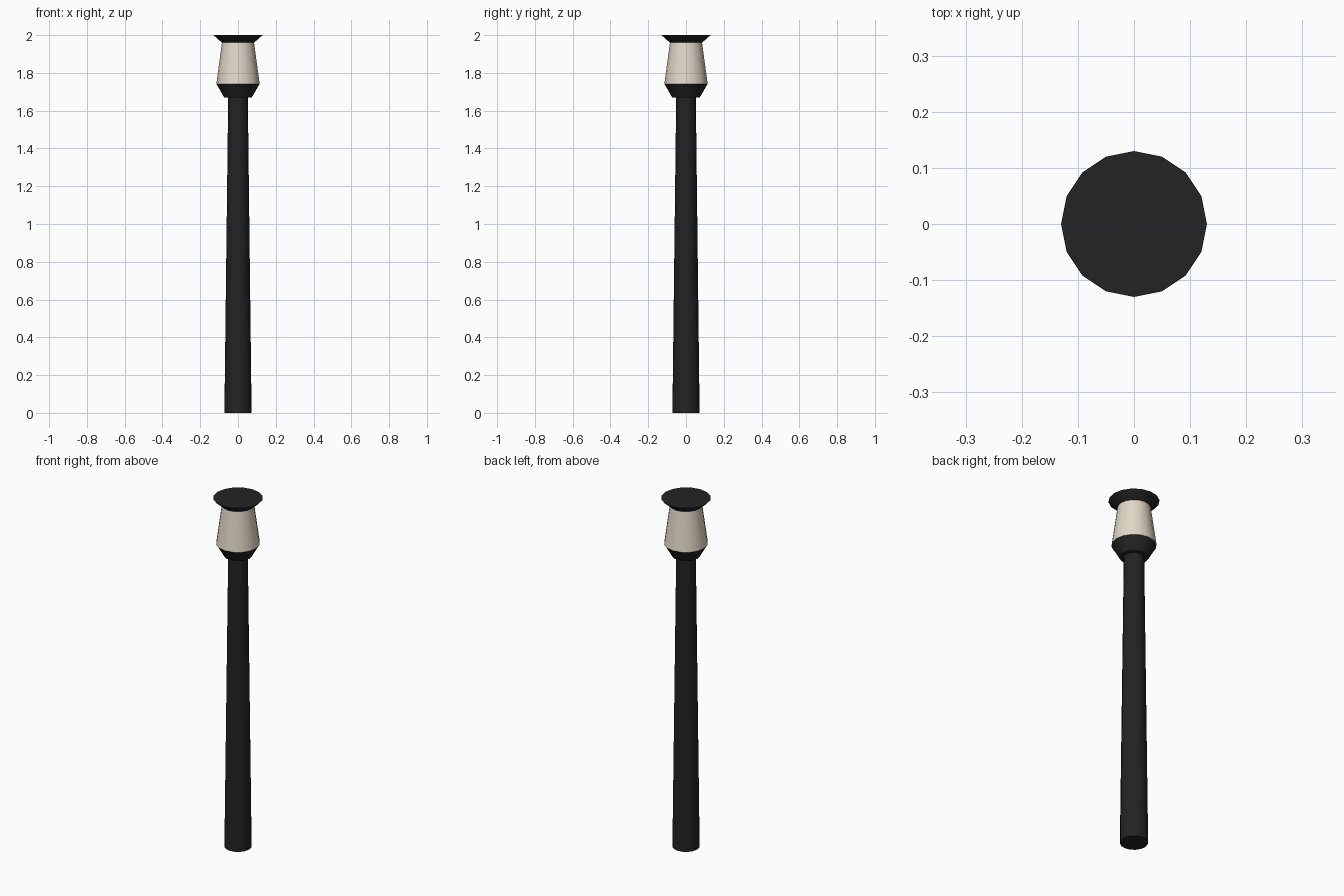
import bpy, bmesh, math

if "Cube" in bpy.data.objects:
    bpy.data.objects.remove(bpy.data.objects["Cube"])

SIDES = 16


def material(name, rgb):
    m = bpy.data.materials.new(name)
    m.diffuse_color = (*rgb, 1)
    m.use_nodes = True
    m.node_tree.nodes["Principled BSDF"].inputs["Base Color"].default_value = m.diffuse_color
    return m


black = material("black metal", (0.017, 0.017, 0.017))
cream = material("cream glass", (0.75, 0.68, 0.56))


def frustum(name, z0, r0, z1, r1, mat):
    """Closed tapered section with a vertex on the +x axis."""
    bm = bmesh.new()
    rings = [[bm.verts.new((r * math.cos(2 * math.pi * i / SIDES),
                            r * math.sin(2 * math.pi * i / SIDES), z))
              for i in range(SIDES)] for z, r in ((z0, r0), (z1, r1))]
    low, high = rings
    bm.faces.new(low[::-1])
    bm.faces.new(high)
    for i in range(SIDES):
        j = (i + 1) % SIDES
        bm.faces.new((low[i], low[j], high[j], high[i]))
    mesh = bpy.data.meshes.new(name)
    bm.to_mesh(mesh)
    bm.free()
    mesh.materials.append(mat)
    ob = bpy.data.objects.new(name, mesh)
    bpy.context.collection.objects.link(ob)
    bpy.ops.object.select_all(action='DESELECT')
    ob.select_set(True)
    bpy.context.view_layer.objects.active = ob
    bpy.ops.object.shade_smooth_by_angle(angle=math.radians(30))
    return ob


# Tapered post
frustum("post", 0.0, 0.072, 1.67, 0.052, black)
# Flared cup holding the lamp
frustum("lamp_holder", 1.67, 0.073, 1.74, 0.113, black)
# Glass shade, narrowing upward
frustum("lamp_glass", 1.74, 0.115, 1.96, 0.085, cream)
# Flared flat cap
frustum("lamp_cap", 1.96, 0.085, 2.0, 0.13, black)
